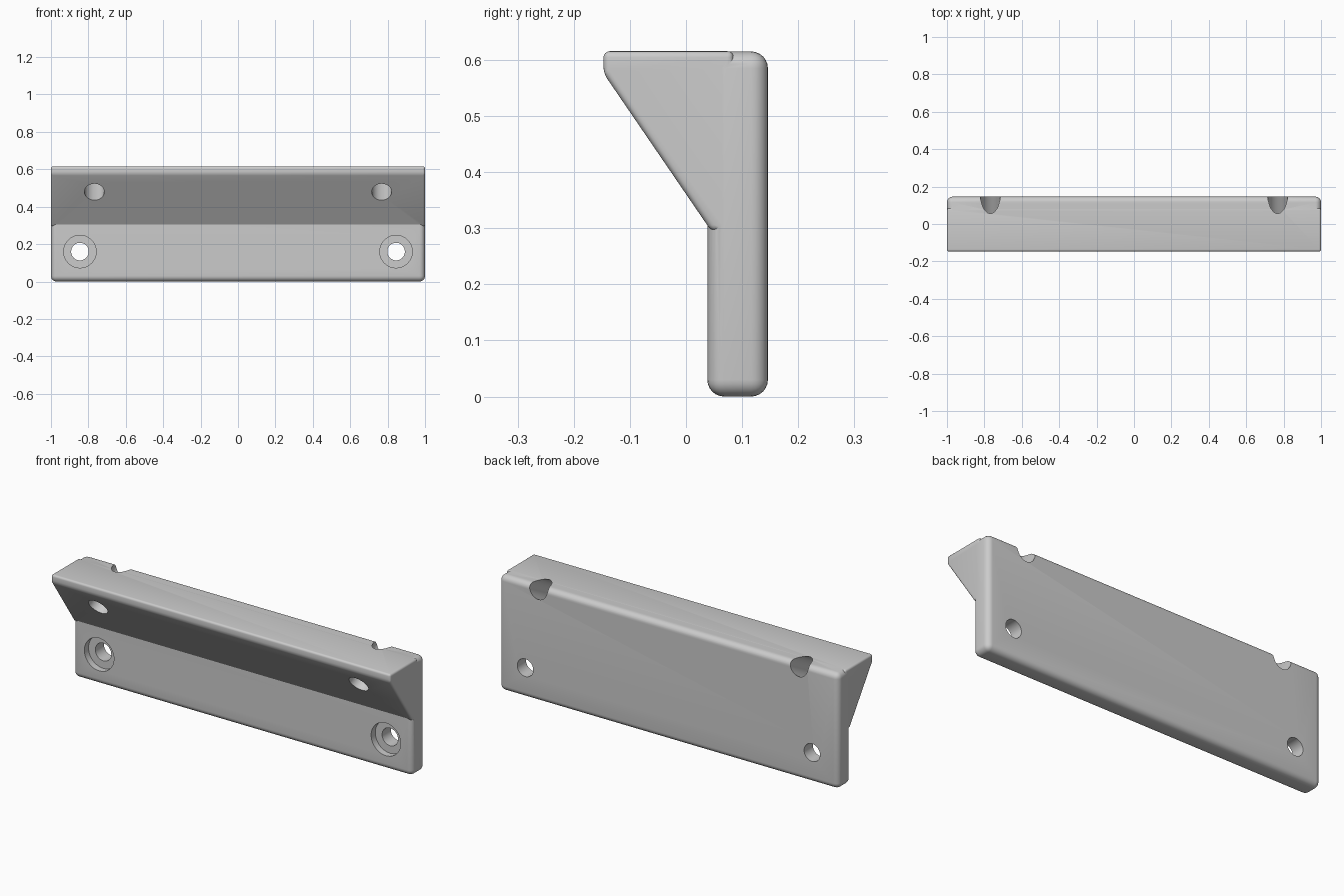
import bpy, bmesh, math
from mathutils import Matrix

if "Cube" in bpy.data.objects:
    bpy.data.objects.remove(bpy.data.objects["Cube"], do_unlink=True)

grey = bpy.data.materials.new("light_grey")
grey.use_nodes = True
grey.diffuse_color = (0.6, 0.6, 0.6, 1)
grey.node_tree.nodes["Principled BSDF"].inputs["Base Color"].default_value = (0.6, 0.6, 0.6, 1)


def make_object(name, bm):
    bmesh.ops.recalc_face_normals(bm, faces=bm.faces)
    mesh = bpy.data.meshes.new(name)
    bm.to_mesh(mesh)
    bm.free()
    mesh.materials.append(grey)
    obj = bpy.data.objects.new(name, mesh)
    bpy.context.collection.objects.link(obj)
    return obj


def rounded_prism(name, profile, half_length, radius, segments):
    """Extrude a (y, z) profile along x and round its edges."""
    bm = bmesh.new()
    face = bm.faces.new([bm.verts.new((-half_length, y, z)) for y, z in profile])
    ext = bmesh.ops.extrude_face_region(bm, geom=[face])
    moved = [v for v in ext["geom"] if isinstance(v, bmesh.types.BMVert)]
    bmesh.ops.translate(bm, verts=moved, vec=(2 * half_length, 0, 0))
    bmesh.ops.recalc_face_normals(bm, faces=bm.faces)
    bmesh.ops.bevel(bm, geom=bm.edges[:], offset=radius, segments=segments,
                    profile=0.5, affect='EDGES', clamp_overlap=True)
    return make_object(name, bm)


def bore(name, x, y, z, radius, depth, tilt=0):
    """Cylinder cutter centred at a point, running along y and tilted up."""
    bm = bmesh.new()
    place = Matrix.Translation((x, y, z)) @ Matrix.Rotation(math.radians(90 + tilt), 4, 'X')
    bmesh.ops.create_cone(bm, cap_ends=True, segments=48, radius1=radius,
                          radius2=radius, depth=depth, matrix=place)
    obj = make_object(name, bm)
    obj.hide_render = True
    return obj


def combine(target, other, operation):
    mod = target.modifiers.new(operation.lower(), 'BOOLEAN')
    mod.object, mod.operation, mod.solver = other, operation, 'EXACT'
    bpy.context.view_layer.objects.active = target
    bpy.ops.object.modifier_apply(modifier=mod.name)
    bpy.data.objects.remove(other, do_unlink=True)


# Upright plate with generous rounding
FRONT, BACK, TOP = 0.038, 0.146, 0.615
plate = rounded_prism("bracket_plate",
                      [(FRONT, 0), (BACK, 0), (BACK, TOP), (FRONT, TOP)], 1.0, 0.03, 6)

# Overhanging wedge along the top of the front
wedge = rounded_prism("overhang_wedge",
                      [(0.085, TOP + 0.0004), (-0.147, TOP + 0.0004), (-0.147, 0.576),
                       (0.045, 0.295), (0.085, 0.295)], 0.9995, 0.011, 4)
combine(plate, wedge, 'UNION')

# Counterbored screw holes below, angled holes through the wedge above
for side in (-1, 1):
    combine(plate, bore("screw_hole", side * 0.845, 0.1, 0.16, 0.047, 0.4), 'DIFFERENCE')
    combine(plate, bore("counterbore", side * 0.845, FRONT, 0.16, 0.087, 0.07), 'DIFFERENCE')
    combine(plate, bore("angled_hole", side * 0.768, -0.079, 0.48, 0.053, 1.0, 29), 'DIFFERENCE')

bpy.ops.object.select_all(action='DESELECT')
plate.select_set(True)
bpy.context.view_layer.objects.active = plate
bpy.ops.object.shade_smooth_by_angle(angle=math.radians(30))
